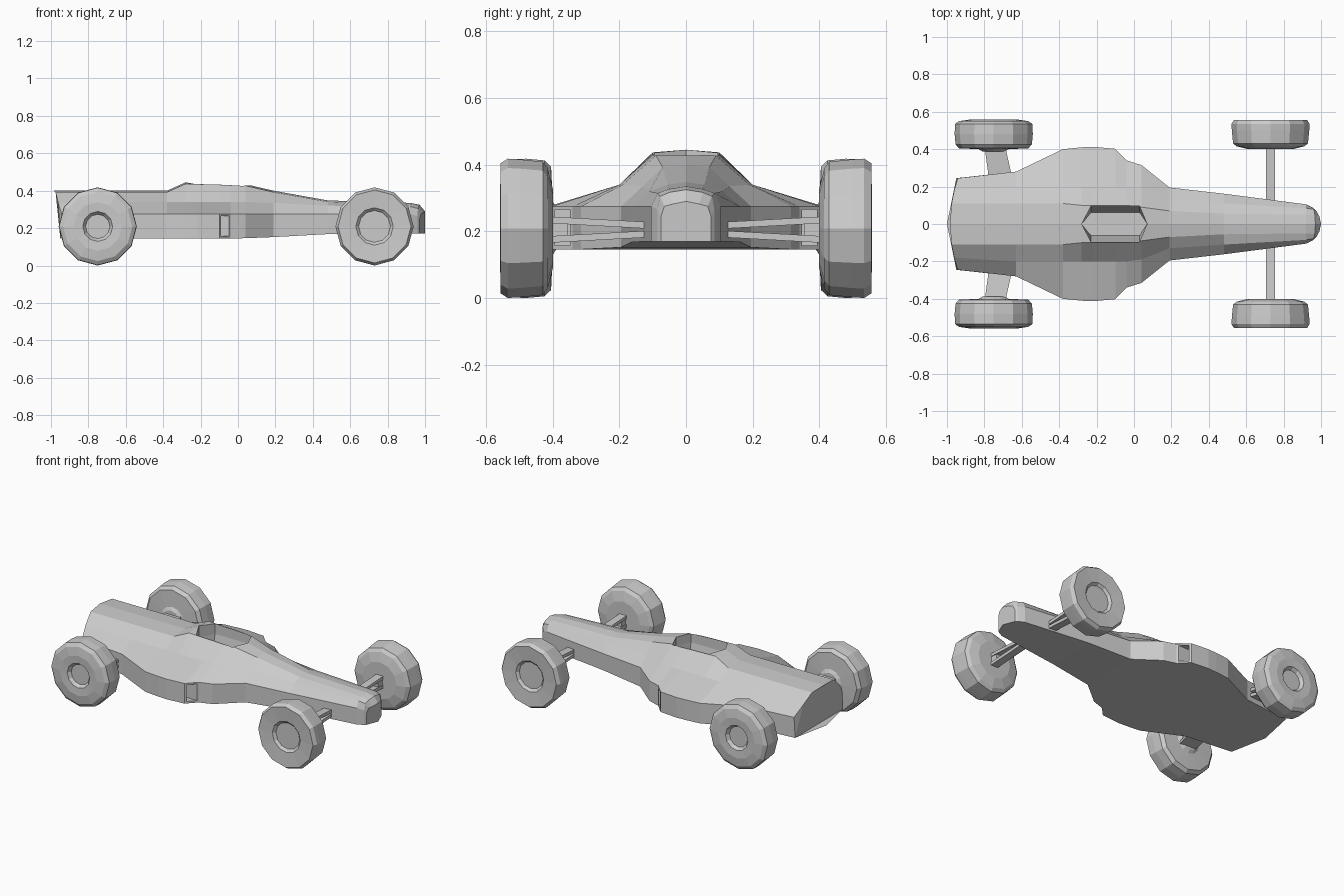
import bpy, bmesh, math
from mathutils import Vector

if "Cube" in bpy.data.objects:
    bpy.data.objects.remove(bpy.data.objects["Cube"])


def make(name, rings, mirror=False, cutter=False):
    """Loft closed rings into a capped solid."""
    bm = bmesh.new()
    loops = [[bm.verts.new(p) for p in r] for r in rings]
    n = len(loops[0])
    for a, b in zip(loops, loops[1:]):
        for i in range(n):
            j = (i + 1) % n
            bm.faces.new((a[i], a[j], b[j], b[i]))
    bm.faces.new(loops[0])
    bm.faces.new(loops[-1])
    bmesh.ops.recalc_face_normals(bm, faces=bm.faces)
    me = bpy.data.meshes.new(name)
    bm.to_mesh(me)
    bm.free()
    ob = bpy.data.objects.new(name, me)
    bpy.context.collection.objects.link(ob)
    if mirror:
        m = ob.modifiers.new("Mirror", 'MIRROR')
        m.use_axis = (False, True, False)
        m.use_mirror_merge = False
    if cutter:
        ob.hide_render = True
        ob.hide_viewport = True
    return ob


# Body cross-sections: x, half width, side top z, shoulder y/z, deck y, deck z, floor z, bow
stations = [
    (-1.00, .245, .275, .18, .335, .11, .40, .145, .05),
    (-.63, .28, .275, .20, .34, .11, .40, .145, 0),
    (-.38, .40, .275, .20, .34, .11, .40, .145, 0),
    (-.28, .41, .275, .20, .34, .10, .445, .145, 0),
    (-.22, .413, .275, .20, .34, .10, .443, .145, 0),
    (-.10, .402, .275, .20, .34, .10, .44, .145, 0),
    (-.04, .34, .275, .20, .34, .10, .437, .145, 0),
    (.04, .315, .275, .19, .34, .09, .435, .146, 0),
    (.19, .195, .275, .13, .335, .07, .40, .152, 0),
    (.48, .162, .275, .11, .32, .055, .348, .168, 0),
    (.92, .105, .275, .085, .315, .05, .335, .17, 0),
    (.97, .085, .265, .078, .305, .05, .325, .17, -.01),
    (1.00, .075, .245, .065, .275, .04, .29, .17, -.03),
]
rings = []
for x, w, zs, ys, zsh, yt, zt, zb, bow in stations:
    half = [(w, zb), (w, zs), (ys, zsh), (yt, zt - .008)]
    prof = [(0, zb)] + half + [(0, zt)] + [(-y, z) for y, z in reversed(half)]
    lean = .06 if x == -1 else 0
    rings.append([(x + bow * (y / w) ** 2 + lean * (z - zb), y, z) for y, z in prof])
body = make("body", rings)


def cut(tool):
    m = body.modifiers.new("Cut", 'BOOLEAN')
    m.object = tool
    m.solver = 'EXACT'


# Cockpit opening, tapering to a narrower floor
def hexagon(k, z):
    pts = [(-.28, 0), (-.23, .095), (.03, .095), (.07, 0), (.03, -.095), (-.23, -.095)]
    return [(x, y * k, z) for x, y in pts]


cut(make("cockpit_cutter", [hexagon(.65, .21), hexagon(1, .37), hexagon(1, .6)], cutter=True))

# Forward-facing side intakes
for side, s in (("left", 1), ("right", -1)):
    cut(make("intake_cutter_" + side,
             [[(x, s * y, z) for y, z in ((.348, .158), (.393, .158), (.393, .265), (.348, .265))]
              for x in (-.2, 0)], cutter=True))


# Wheels: revolved radius / y profiles
def wheel(name, cx, profile, n=12):
    cz = .209
    make(name, [[(cx + r * math.cos(2 * math.pi * i / n), y, cz + r * math.sin(2 * math.pi * i / n))
                 for i in range(n)] for r, y in profile], mirror=True)


wheel("front_wheels", .73, [(.05, .40), (.12, .40), (.18, .415), (.20, .43), (.207, .50),
                            (.209, .535), (.195, .557), (.10, .55), (.085, .535)])
wheel("rear_wheels", -.75, [(.06, .388), (.08, .40), (.185, .405), (.204, .425), (.209, .48),
                            (.207, .535), (.185, .55), (.13, .558), (.08, .555), (.065, .535)])


# Suspension arms: V-shaped pairs opening towards the wheel
def arm(name, y0, y1, xa, xb, z_in, z_out, t):
    make(name, [[(x0, y, z - t), (x1, y, z - t), (x1, y, z + t), (x0, y, z + t)]
                for y, (x0, x1), z in ((y0, xa, z_in), (y1, xb, z_out))], mirror=True)


for level, s in (("upper", 1), ("lower", -1)):
    arm("front_arm_" + level, .06, .42, (.705, .755), (.705, .755), .205 + s * .010, .205 + s * .030, .010)
    arm("rear_arm_" + level, .20, .42, (-.77, -.64), (-.80, -.69), .205 + s * .010, .205 + s * .030, .010)
# Upright blocks joining each pair
arm("front_uprights", .355, .42, (.71, .75), (.71, .75), .205, .205, .03)
arm("rear_uprights", .355, .42, (-.79, -.70), (-.79, -.70), .205, .205, .03)
